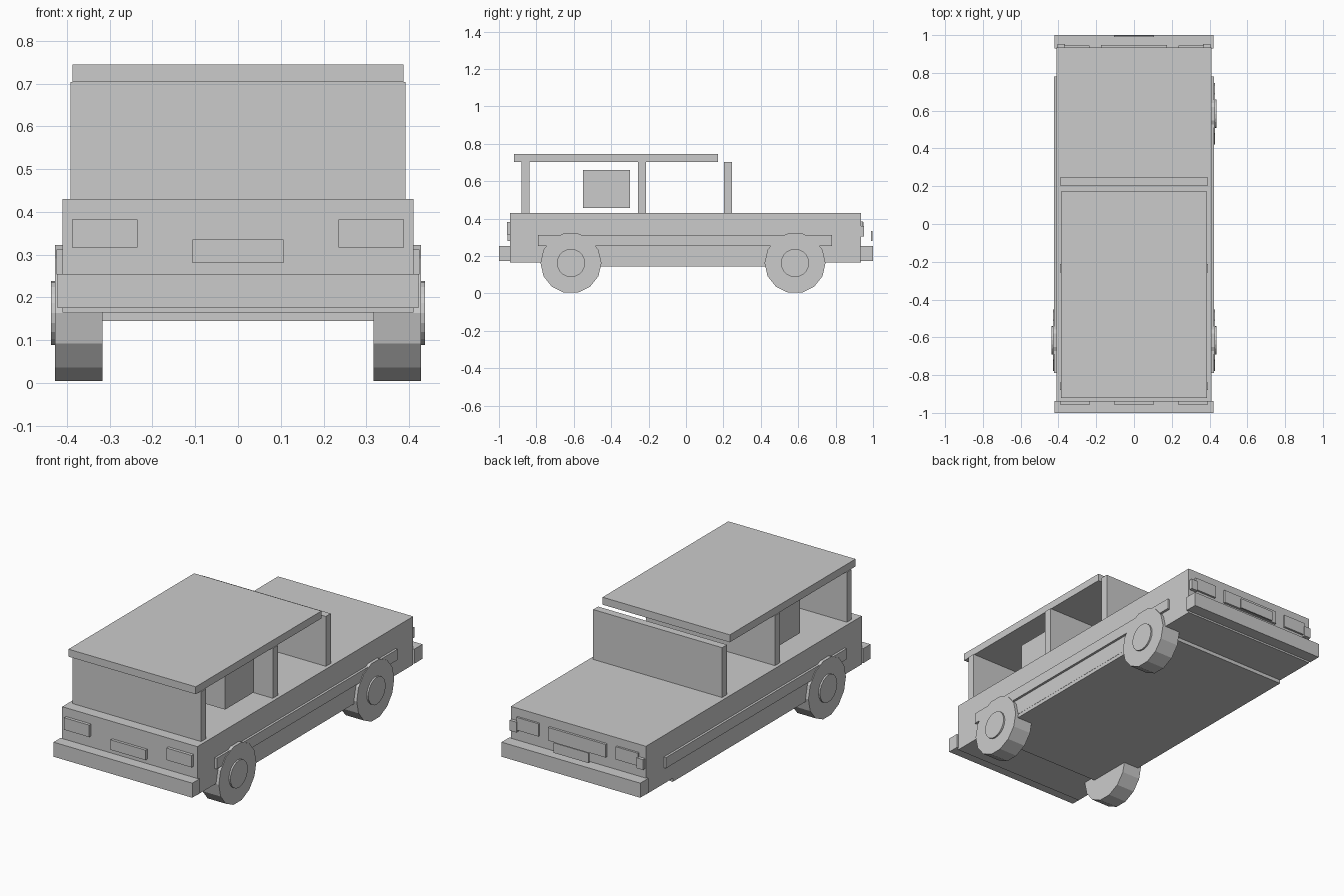
import bpy, math

if "Cube" in bpy.data.objects:
    bpy.data.objects.remove(bpy.data.objects["Cube"])

def box(name, x, y, z):
    """Box from (min, max) ranges on each axis."""
    bpy.ops.mesh.primitive_cube_add(size=1, location=[(a + b) / 2 for a, b in (x, y, z)])
    ob = bpy.context.object
    ob.name = name
    ob.scale = [b - a for a, b in (x, y, z)]
    bpy.ops.object.transform_apply(location=False, rotation=False, scale=True)
    return ob

def disc(name, sides, r, x, y, z):
    """Cylinder along x with one vertex pointing straight down."""
    bpy.ops.mesh.primitive_cylinder_add(vertices=sides, radius=r, depth=x[1] - x[0],
                                        location=(0, 0, 0))
    ob = bpy.context.object
    ob.name = name
    ob.rotation_euler = (0, math.pi / 2, 0)
    ob.location = ((x[0] + x[1]) / 2, y, z)
    return ob

def side(s, a, b):
    return tuple(sorted((s * a, s * b)))

# Body, underside and bumpers
box("body", (-.411, .411), (-.94, .935), (.165, .43))
box("floor_pan", (-.41, .41), (-.70, .70), (.145, .17))
box("front_bumper", (-.422, .422), (-1, -.937), (.175, .255))
box("rear_bumper", (-.422, .422), (.93, 1), (.175, .255))

# Cabin: cross panels, roof, and inner block
for name, y0, y1 in (("front_panel", -.88, -.838), ("middle_panel", -.257, -.213),
                     ("rear_panel", .203, .246)):
    box(name, (-.392, .392), (y0, y1), (.425, .704))
box("roof", (-.387, .387), (-.92, .172), (.704, .745))
box("cabin_block", (-.307, .307), (-.55, -.30), (.457, .66))

# Front and rear plates, grille
box("front_plate", (-.107, .107), (-.955, -.935), (.28, .335))
box("rear_plate", (-.107, .107), (.99, .998), (.28, .335))
box("rear_grille", (-.175, .175), (.93, .948), (.31, .382))

# Lamps and side mouldings
for s, label in ((-1, "left"), (1, "right")):
    box(label + "_front_lamp", side(s, .235, .388), (-.957, -.935), (.316, .382))
    box(label + "_rear_lamp", side(s, .235, .37), (.93, .946), (.315, .385))
    box(label + "_rear_indicator", side(s, .365, .405), (.93, .953), (.305, .362))
    box(label + "_moulding", side(s, .405, .424), (-.79, .78), (.253, .312))

# Three wheels: the left rear one is absent
for s, y, label in ((-1, -.615, "left_front"), (1, -.615, "right_front"), (1, .583, "right_rear")):
    disc(label + "_wheel", 14, .163, side(s, .317, .428), y, .163)
    disc(label + "_hub", 20, .075, side(s, .42, .437), y, .163)
